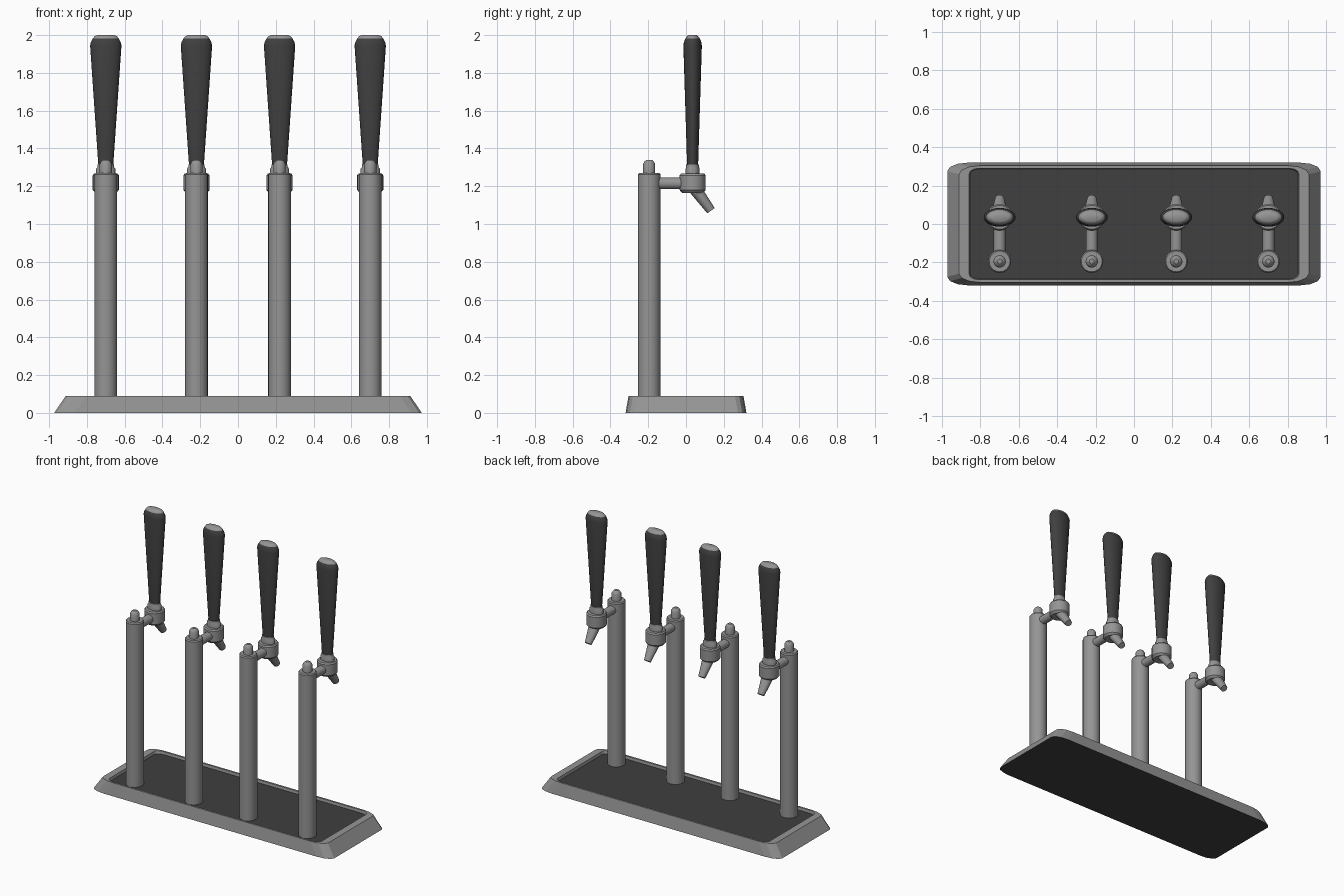
import bpy, bmesh, math
from mathutils import Vector

if "Cube" in bpy.data.objects:
    bpy.data.objects.remove(bpy.data.objects["Cube"])

dark = bpy.data.materials.new("dark")
dark.diffuse_color = (0.05, 0.05, 0.05, 1)
dark.use_nodes = True
dark.node_tree.nodes["Principled BSDF"].inputs["Base Color"].default_value = dark.diffuse_color
steel = bpy.data.materials.new("steel")
steel.diffuse_color = (0.3, 0.3, 0.3, 1)
steel.use_nodes = True
steel.node_tree.nodes["Principled BSDF"].inputs["Base Color"].default_value = steel.diffuse_color


def loft(name, rings, dark_bands=(), dark_caps=(), smooth=True):
    """Skin a list of rings (bottom to top) and cap both ends."""
    bm = bmesh.new()
    vs = [[bm.verts.new(p) for p in r] for r in rings]
    n = len(vs[0])
    for b, (lo, hi) in enumerate(zip(vs, vs[1:])):
        for i in range(n):
            j = (i + 1) % n
            f = bm.faces.new((lo[i], lo[j], hi[j], hi[i]))
            f.material_index = int(b in dark_bands)
    for k, ring in ((0, vs[0][::-1]), (1, vs[-1])):
        bm.faces.new(ring).material_index = int(k in dark_caps)
    me = bpy.data.meshes.new(name)
    bm.to_mesh(me)
    bm.free()
    me.materials.append(steel)
    me.materials.append(dark)
    ob = bpy.data.objects.new(name, me)
    bpy.context.collection.objects.link(ob)
    if smooth:
        bpy.ops.object.select_all(action='DESELECT')
        ob.select_set(True)
        bpy.context.view_layer.objects.active = ob
        bpy.ops.object.shade_smooth_by_angle(angle=math.radians(35))
    return ob


def turned(name, start, axis, profile, n=24, **kw):
    """Elliptical rings along an axis; profile = (distance, rx, ry)."""
    start = Vector(start)
    rot = Vector((0, 0, 1)).rotation_difference(Vector(axis).normalized())
    rings = [[start + rot @ Vector((rx * math.cos(2 * math.pi * i / n),
                                    ry * math.sin(2 * math.pi * i / n), d))
              for i in range(n)] for d, rx, ry in profile]
    return loft(name, rings, **kw)


def tray_ring(x, y, z, cx=0.11, cy=0.045):
    """Rectangle with rounded corners stretched along x."""
    pts = []
    for sx, sy, a0 in ((1, 1, 0), (-1, 1, 90), (-1, -1, 180), (1, -1, 270)):
        for k in range(4):
            a = math.radians(a0 + 30 * k)
            pts.append((sx * (x - cx) + cx * math.cos(a),
                        sy * (y - cy) + cy * math.sin(a), z))
    return pts


# drip tray with shallow recess and dark floor
loft("drip_tray", [tray_ring(0.973, 0.32, 0),
                   tray_ring(0.912, 0.304, 0.09),
                   tray_ring(0.86, 0.29, 0.09, 0.05, 0.03),
                   tray_ring(0.855, 0.287, 0.07, 0.05, 0.03)],
     dark_caps=(0, 1), smooth=False)

UP = (0, 0, 1)
PY, TY = -0.195, 0.035   # post and tap depth
for i, x in enumerate((-0.70, -0.22, 0.22, 0.70), 1):
    # post and its finial
    turned(f"post_{i}", (x, PY, 0), UP,
           [(0.06, .06, .06), (1.262, .06, .06), (1.27, .054, .054)])
    turned(f"finial_{i}", (x, PY, 0), UP,
           [(1.26, .032, .032), (1.318, .032, .032),
            (1.332, .024, .024), (1.34, .013, .013)])
    # horizontal arm
    turned(f"arm_{i}", (x, PY, 1.215), (0, 1, 0),
           [(0.03, .031, .031), (TY - PY, .031, .031)])
    # tap body, neck and angled spout
    turned(f"tap_body_{i}", (x, TY, 0), UP,
           [(1.165, .056, .056), (1.18, .069, .069),
            (1.258, .069, .069), (1.267, .062, .062)])
    turned(f"tap_neck_{i}", (x, TY, 0), UP,
           [(1.26, .051, .037), (1.292, .051, .037),
            (1.302, .043, .034), (1.315, .043, .034)])
    turned(f"spout_{i}", (x, 0.045, 1.19), (0, 0.087, -0.119),
           [(0, .045, .034), (0.148, .024, .024)])
    # flared handle with steel tip
    turned(f"handle_{i}", (x, TY, 0), UP,
           [(1.305, .039, .029), (1.945, .083, .049), (1.963, .079, .046),
            (1.983, .068, .038), (1.995, .058, .029), (2.0, .045, .021)],
           dark_bands=(0, 1, 2), dark_caps=(0,))
